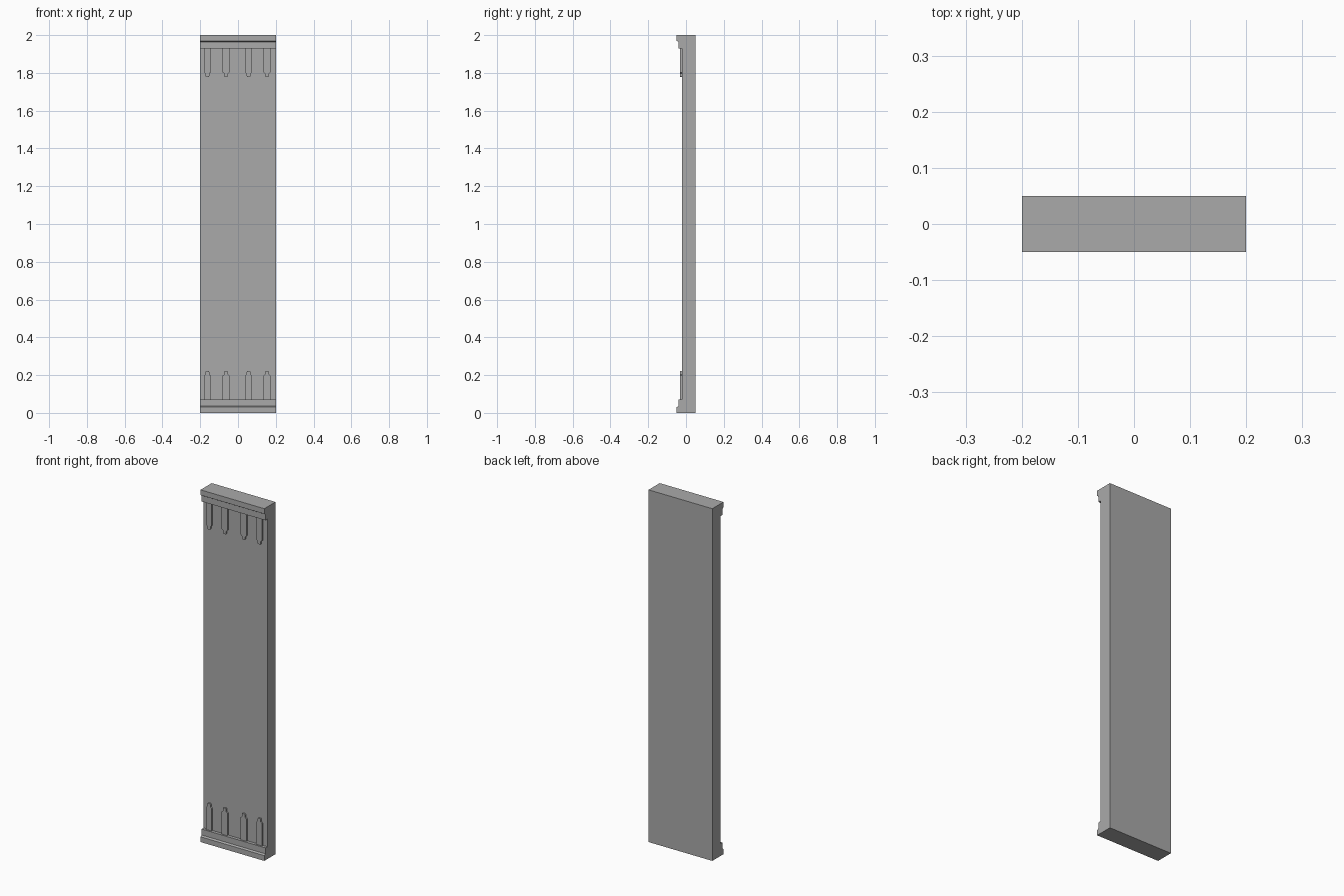
import bpy
import bmesh

cube = bpy.data.objects.get("Cube")
if cube:
    bpy.data.objects.remove(cube, do_unlink=True)

# Single plain grey for the whole panel
grey = bpy.data.materials.new("plain_grey")
grey.use_nodes = True
colour = (0.4, 0.4, 0.4, 1)
grey.diffuse_color = colour
grey.node_tree.nodes["Principled BSDF"].inputs["Base Color"].default_value = colour


def prism(name, outline, offset):
    """Extrude a closed outline of 3D points along offset."""
    bm = bmesh.new()
    face = bm.faces.new([bm.verts.new(p) for p in outline])
    extruded = bmesh.ops.extrude_face_region(bm, geom=[face])["geom"]
    verts = [v for v in extruded if isinstance(v, bmesh.types.BMVert)]
    bmesh.ops.translate(bm, verts=verts, vec=offset)
    bmesh.ops.recalc_face_normals(bm, faces=bm.faces)
    mesh = bpy.data.meshes.new(name)
    bm.to_mesh(mesh)
    bm.free()
    mesh.materials.append(grey)
    obj = bpy.data.objects.new(name, mesh)
    bpy.context.collection.objects.link(obj)
    return obj


HEIGHT = 2.0
HALF_WIDTH = 0.2

# Pilaster slab with stepped mouldings, mirrored top to bottom
lower = [(-0.05, 0), (-0.05, 0.03), (-0.04, 0.036), (-0.04, 0.07), (-0.022, 0.07)]
upper = [(y, HEIGHT - z) for y, z in reversed(lower)]
profile = [(0.05, 0)] + lower + upper + [(0.05, HEIGHT)]
prism("pilaster_slab", [(-HALF_WIDTH, y, z) for y, z in profile],
      (2 * HALF_WIDTH, 0, 0))

# Raised flutes with narrow stepped tips, at both ends
half = [(0.018, 0.068), (0.018, 0.197), (0.010, 0.204), (0.010, 0.217), (0.007, 0.222)]
flute = half + [(-x, z) for x, z in reversed(half)]
for end, flip in (("lower", False), ("upper", True)):
    for i, cx in enumerate((-0.162, -0.063, 0.056, 0.154)):
        outline = [(cx + x, -0.031, HEIGHT - z if flip else z) for x, z in flute]
        prism(f"{end}_flute_{i + 1}", outline, (0, 0.012, 0))
